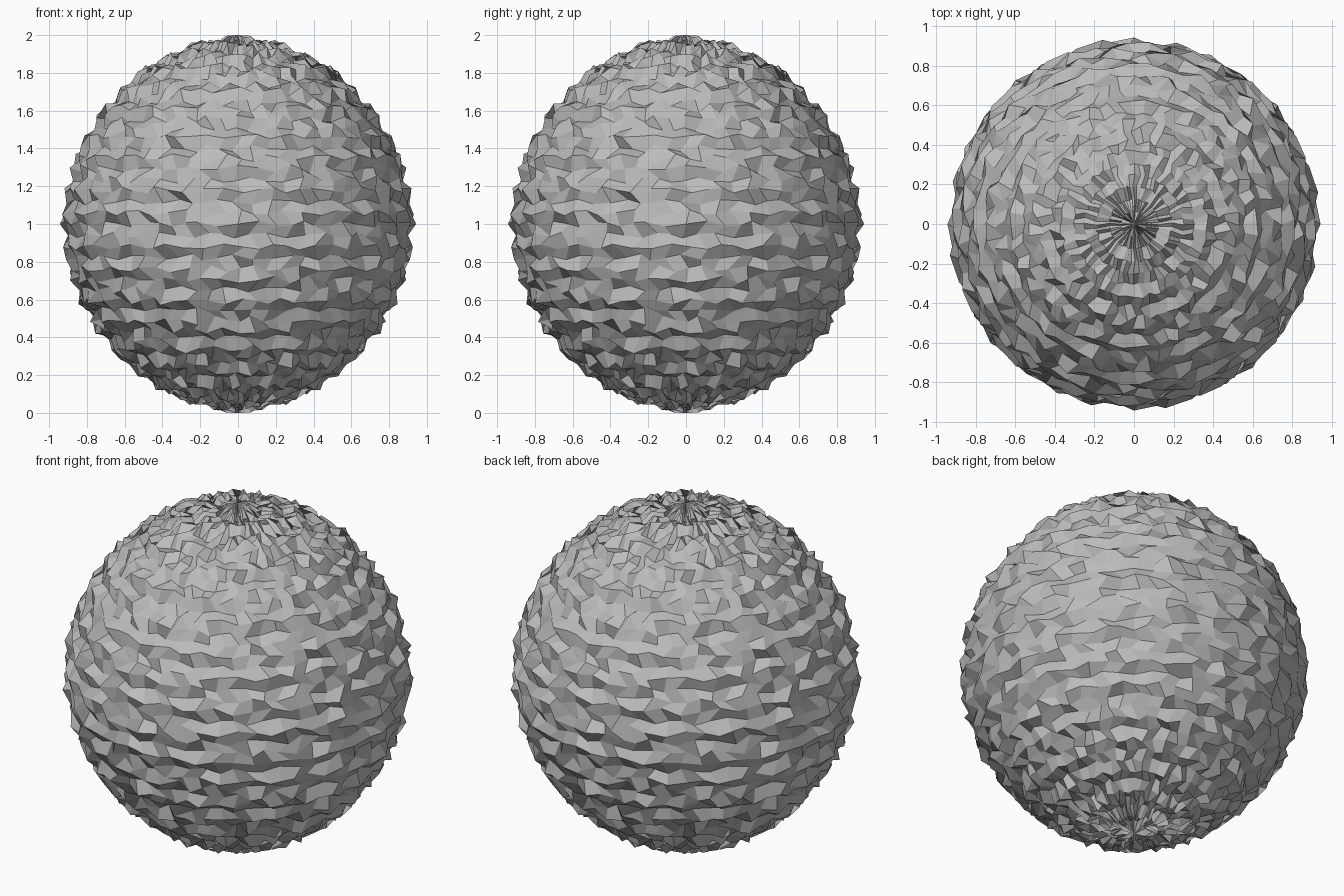
import bpy, bmesh, math

SEGMENTS, RINGS = 64, 48

cube = bpy.data.objects.get("Cube")
if cube:
    bpy.data.objects.remove(cube, do_unlink=True)

# Single stone-grey colour
grey = bpy.data.materials.new("stone_grey")
grey.use_nodes = True
colour = (0.5, 0.5, 0.5, 1)
grey.diffuse_color = colour
grey.node_tree.nodes["Principled BSDF"].inputs["Base Color"].default_value = colour

# Low-poly sphere with its poles up and down
bm = bmesh.new()
bmesh.ops.create_uvsphere(bm, u_segments=SEGMENTS, v_segments=RINGS, radius=1)


def ripple(lon, lat):
    """Narrow stacked ridges, each bent into a zigzag around the ball."""
    rows = math.sin(38 * lat + 1.3 * math.sin(24 * lon) + math.cos(4 * lon))
    zigzag = math.cos(28 * lon + 9 * lat)
    return 0.026 * rows + 0.01 * zigzag


# Push every point in or out and slide it sideways, so the facets slant
for v in bm.verts:
    lat = math.asin(max(-1, min(1, v.co.z)))
    lon = math.atan2(v.co.y, v.co.x)
    if abs(v.co.z) < 0.9999:
        radius = 0.911 + 0.055 * math.sin(lat) ** 4 + ripple(lon, lat)
        turn = lon + 0.035 * math.sin(38 * lat + 8 * lon)
        tilt = lat + 0.018 * math.sin(20 * lon + 24 * lat) * math.cos(lat)
        v.co = (radius * math.cos(tilt) * math.cos(turn),
                radius * math.cos(tilt) * math.sin(turn),
                radius * math.sin(tilt))
    v.co.z += 1

mesh = bpy.data.meshes.new("rippled_ball")
bm.to_mesh(mesh)
bm.free()
mesh.materials.append(grey)
ball = bpy.data.objects.new("rippled_ball", mesh)
bpy.context.collection.objects.link(ball)
